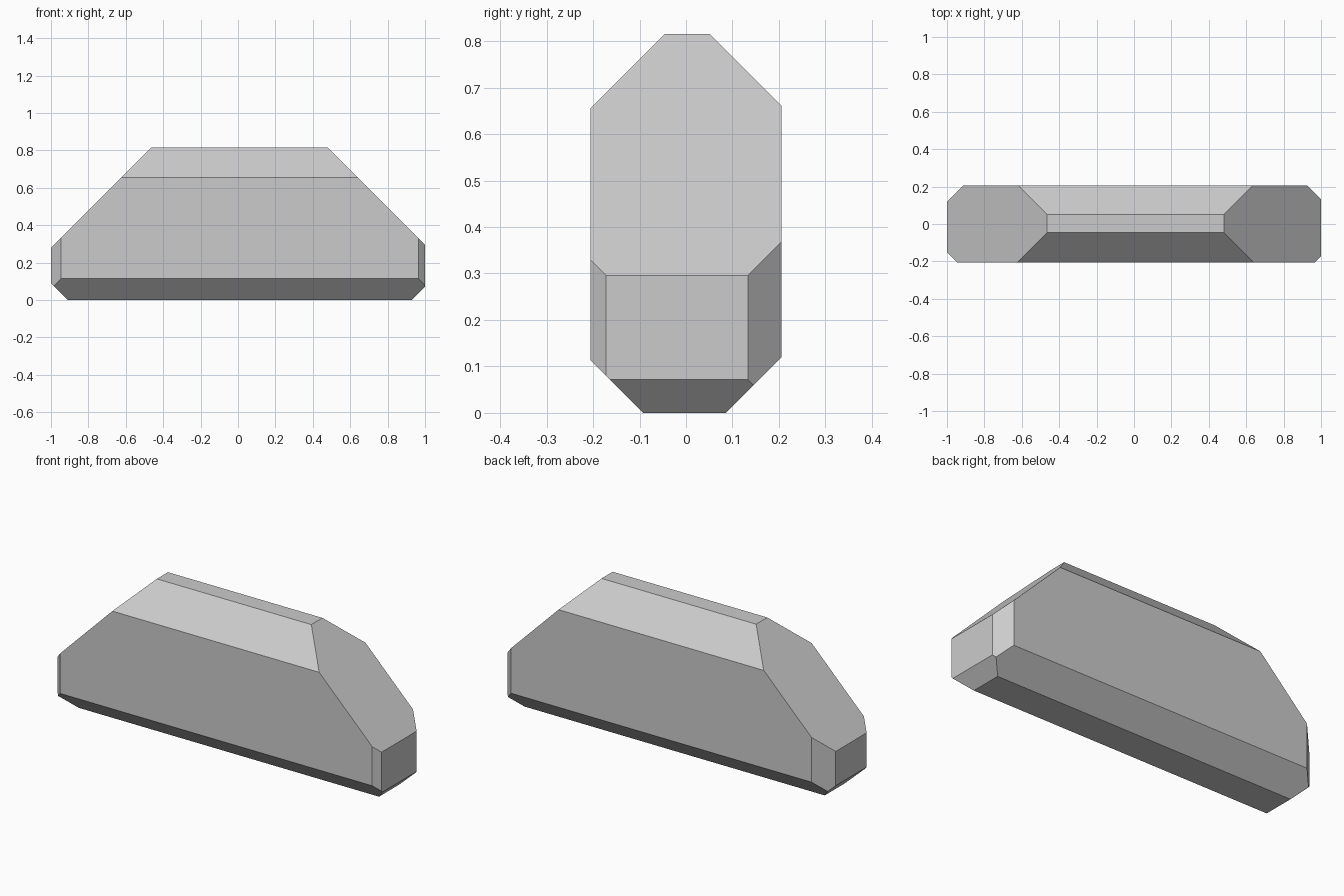
import bpy, bmesh
from mathutils import Vector

if "Cube" in bpy.data.objects:
    bpy.data.objects.remove(bpy.data.objects["Cube"])

# Block: full bounding size of the body
HX, HY, H = 1.0, 0.206, 0.815
bm = bmesh.new()
bmesh.ops.create_cube(bm, size=1)
for v in bm.verts:
    v.co = Vector((v.co.x * 2 * HX, v.co.y * 2 * HY, (v.co.z + 0.5) * H))

# 45 degree chamfers: direction and limit of (direction . point)
chamfers = [
    ((1, 0, 1), 1.296), ((-1, 0, 1), 1.28),      # sloping ends
    ((1, 0, -1), 0.928), ((-1, 0, -1), 0.91),    # lower ends
    ((0, 1, 1), 0.866), ((0, -1, 1), 0.861),     # roof sides
    ((0, 1, -1), 0.086), ((0, -1, -1), 0.092),   # lower sides
    ((1, 1, 0), 1.133), ((1, -1, 0), 1.172),     # right upright corners
    ((-1, 1, 0), 1.119), ((-1, -1, 0), 1.151),   # left upright corners
]
for direction, limit in chamfers:
    n = Vector(direction)
    bmesh.ops.bisect_plane(bm, geom=bm.verts[:] + bm.edges[:] + bm.faces[:], dist=1e-6,
                           plane_co=n * limit / n.length_squared, plane_no=n, clear_outer=True)
    bmesh.ops.holes_fill(bm, edges=[e for e in bm.edges if e.is_boundary], sides=0)

bmesh.ops.recalc_face_normals(bm, faces=bm.faces[:])
mesh = bpy.data.meshes.new("chamfered_body")
bm.to_mesh(mesh)
bm.free()
body = bpy.data.objects.new("chamfered_body", mesh)
bpy.context.collection.objects.link(body)
